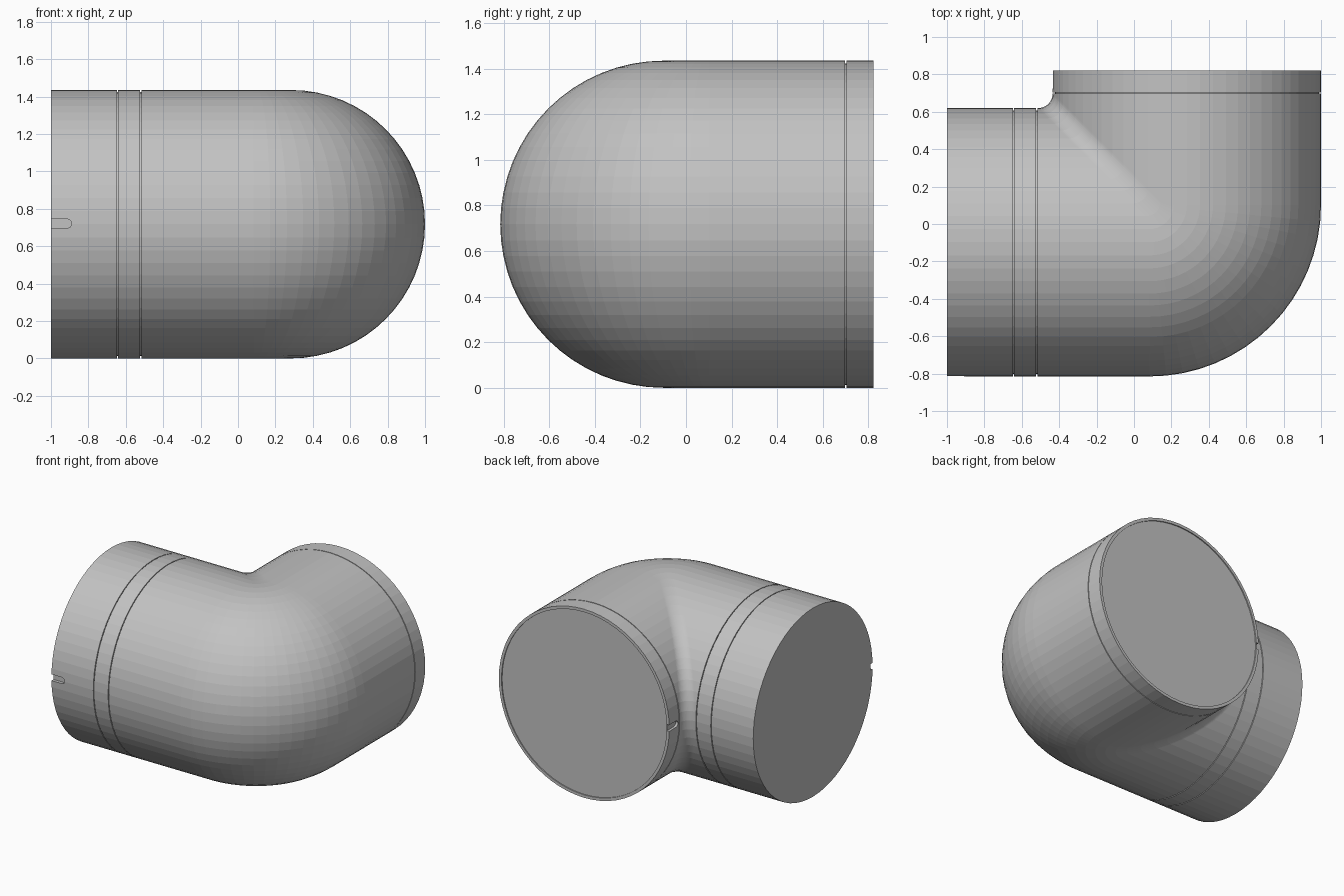
import bpy, bmesh, math
from mathutils import Vector

if "Cube" in bpy.data.objects:
    bpy.data.objects.remove(bpy.data.objects["Cube"])

R, H = 0.7175, 0.7175           # pipe radius, axis height
AX, AY = 0.2825, -0.0975        # outlet axis x, inlet axis y
SIDES, STEPS = 64, 16
BEND, FILLET = 0.20, 0.078      # centreline bend radius, inner corner fillet

grey = bpy.data.materials.new("grey plastic")
grey.diffuse_color = (0.54, 0.54, 0.54, 1)
grey.use_nodes = True
grey.node_tree.nodes["Principled BSDF"].inputs["Base Color"].default_value = grey.diffuse_color


def finish(name, bm):
    bmesh.ops.recalc_face_normals(bm, faces=bm.faces)
    me = bpy.data.meshes.new(name)
    bm.to_mesh(me)
    bm.free()
    me.materials.append(grey)
    ob = bpy.data.objects.new(name, me)
    bpy.context.collection.objects.link(ob)
    return ob


def skin(name, rings, caps=(True, True)):
    """Join equal-sized rings of points into a tube, with optional end caps."""
    bm = bmesh.new()
    vs = [[bm.verts.new(p) for p in ring] for ring in rings]
    for a, b in zip(vs, vs[1:]):
        for j in range(SIDES):
            k = (j + 1) % SIDES
            bm.faces.new((a[j], a[k], b[k], b[j]))
    if caps[0]:
        bm.faces.new(vs[0])
    if caps[1]:
        bm.faces.new(vs[-1])
    return finish(name, bm)


def angles():
    return [2 * math.pi * j / SIDES for j in range(SIDES)]


def inlet_ring(x, r):
    return [Vector((x, AY - r * math.cos(a), H + r * math.sin(a))) for a in angles()]


def outlet_ring(y, r):
    return [Vector((AX + r * math.cos(a), y, H + r * math.sin(a))) for a in angles()]


def bend_ring(t):
    """Cross-section at turn angle t; lines inside the bend share a small fillet."""
    pts = []
    for a in angles():
        d = R * math.cos(a)
        r = max(FILLET, BEND + d)
        pts.append(Vector((AX + d - r + r * math.sin(t),
                           AY - d + r - r * math.cos(t), H + R * math.sin(a))))
    return pts


def cut_slot(target, centre, inward, depth=0.025, half=0.024):
    """Cut a round-ended slot; 'inward' points along the pipe from the open end."""
    side, up = inward.cross(Vector((0, 0, 1))), Vector((0, 0, 1))
    outline = [inward * -0.2 - up * half]
    for i in range(13):
        a = -math.pi / 2 + math.pi * i / 12
        outline.append(inward * half * math.cos(a) + up * half * math.sin(a))
    outline.append(inward * -0.2 + up * half)
    bm = bmesh.new()
    lo = [bm.verts.new(centre + p - side * depth) for p in outline]
    hi = [bm.verts.new(centre + p + side * depth) for p in outline]
    bm.faces.new(lo)
    bm.faces.new(hi)
    for i in range(len(lo)):
        k = (i + 1) % len(lo)
        bm.faces.new((lo[i], lo[k], hi[k], hi[i]))
    cutter = finish("slot_cutter", bm)
    cutter.hide_render = True
    mod = target.modifiers.new("slot", 'BOOLEAN')
    mod.operation, mod.solver, mod.object = 'DIFFERENCE', 'EXACT', cutter
    bpy.context.view_layer.objects.active = target
    bpy.ops.object.modifier_apply(modifier=mod.name)
    bpy.data.objects.remove(cutter)


G, D = 0.003, 0.012             # seam half width and depth

# Inlet sleeve with its slot
sleeve = skin("inlet_sleeve", [inlet_ring(-1, R), inlet_ring(-0.645 - G, R)])
cut_slot(sleeve, Vector((-0.914, AY - R, H + 0.003)), Vector((1, 0, 0)))

# Inlet collar, with the seam groove leading into it
skin("inlet_collar", [inlet_ring(-0.645 - G, R - D), inlet_ring(-0.645 + G, R - D),
                      inlet_ring(-0.645 + G, R), inlet_ring(-0.52 - G, R),
                      inlet_ring(-0.52 - G, R - D)], (False, False))

# Elbow body: groove, quarter bend, groove
bend = [bend_ring(math.pi / 2 * i / STEPS) for i in range(STEPS + 1)]
skin("elbow_body", [inlet_ring(-0.52 - G, R - D), inlet_ring(-0.52 + G, R - D),
                    inlet_ring(-0.52 + G, R)] + bend +
     [outlet_ring(0.70 - G, R), outlet_ring(0.70 - G, R - D),
      outlet_ring(0.70 + G, R - D)], (False, False))

# Outlet collar with a thin raised rim and its slot
collar = skin("outlet_collar", [outlet_ring(0.70 + G, R), outlet_ring(0.822, R),
                                outlet_ring(0.822, R - 0.022),
                                outlet_ring(0.814, R - 0.022)])
cut_slot(collar, Vector((AX - R, 0.742, H + 0.003)), Vector((0, -1, 0)), 0.02)
